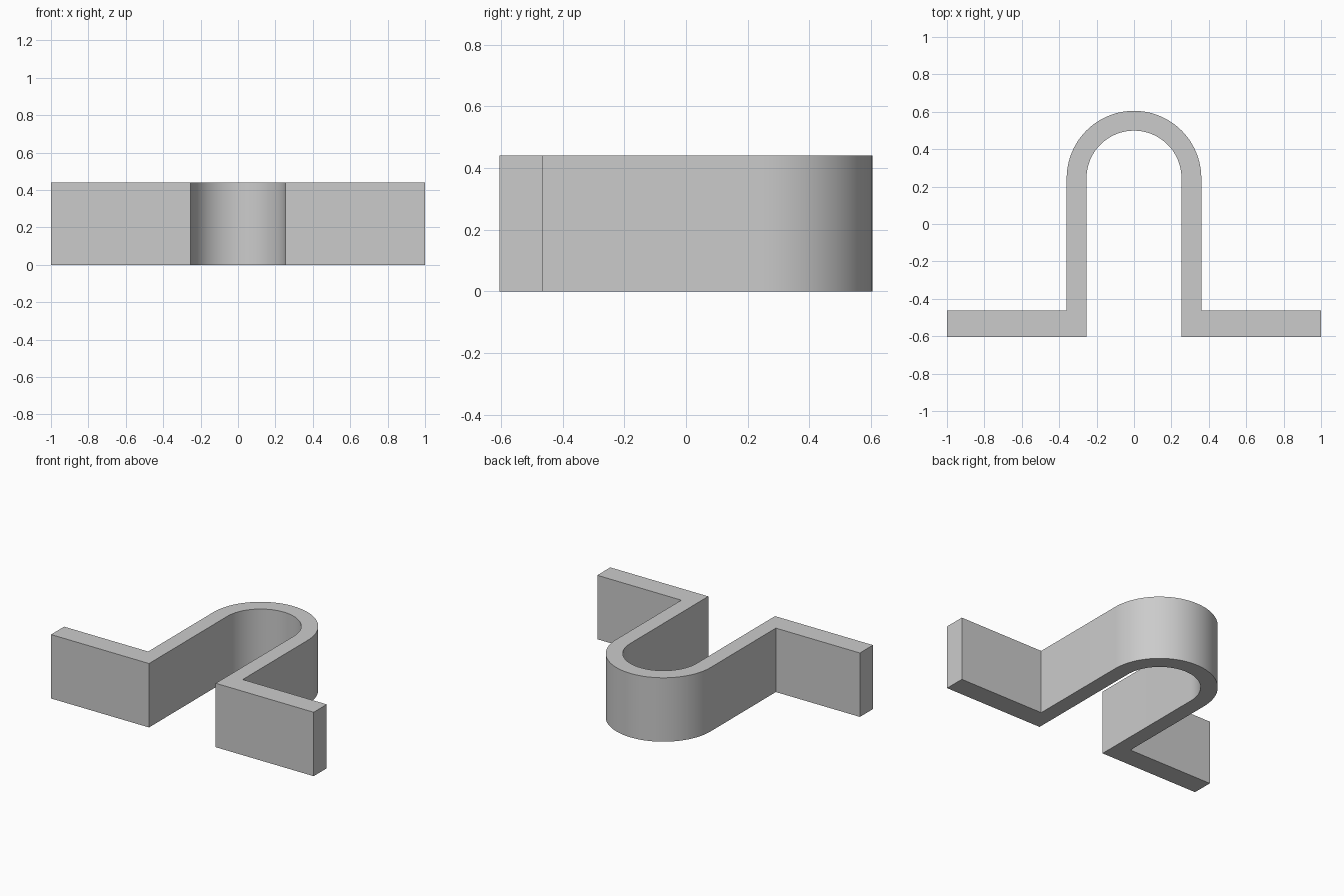
import bpy
import bmesh
import math

cube = bpy.data.objects.get("Cube")
if cube:
    bpy.data.objects.remove(cube, do_unlink=True)

# Overall dimensions
HEIGHT = 0.44
HALF_WIDTH = 1.0
FRONT, FLANGE_BACK = -0.605, -0.463
OUTER, INNER = 0.36, 0.254
ARC_Y = 0.245
SEGMENTS = 48

# Plain grey finish
grey = bpy.data.materials.new("light grey")
grey.use_nodes = True
colour = (0.6, 0.6, 0.6, 1)
grey.diffuse_color = colour
grey.node_tree.nodes["Principled BSDF"].inputs["Base Color"].default_value = colour


def arch(radius):
    """Half circle from +x over the back to -x."""
    angles = [math.pi * i / SEGMENTS for i in range(SEGMENTS + 1)]
    return [(radius * math.cos(a), ARC_Y + radius * math.sin(a)) for a in angles]


# Closed clip outline: right flange, outer arch, left flange, inner arch
outline = [(INNER, FRONT), (HALF_WIDTH, FRONT), (HALF_WIDTH, FLANGE_BACK), (OUTER, FLANGE_BACK)]
outline += arch(OUTER)
outline += [(-OUTER, FLANGE_BACK), (-HALF_WIDTH, FLANGE_BACK), (-HALF_WIDTH, FRONT), (-INNER, FRONT)]
outline += reversed(arch(INNER))

# Extrude the outline upward into the solid bracket
bm = bmesh.new()
base = bm.faces.new([bm.verts.new((x, y, 0)) for x, y in outline])
top = bmesh.ops.extrude_face_region(bm, geom=[base], use_keep_orig=True)
top_verts = [v for v in top["geom"] if isinstance(v, bmesh.types.BMVert)]
bmesh.ops.translate(bm, verts=top_verts, vec=(0, 0, HEIGHT))
bmesh.ops.recalc_face_normals(bm, faces=bm.faces)

mesh = bpy.data.meshes.new("u_bracket")
bm.to_mesh(mesh)
bm.free()
mesh.materials.append(grey)
bracket = bpy.data.objects.new("u_bracket", mesh)
bpy.context.collection.objects.link(bracket)

# Smooth the bend and keep the corners crisp
bpy.ops.object.select_all(action="DESELECT")
bracket.select_set(True)
bpy.context.view_layer.objects.active = bracket
bpy.ops.object.shade_smooth_by_angle(angle=math.radians(30))
